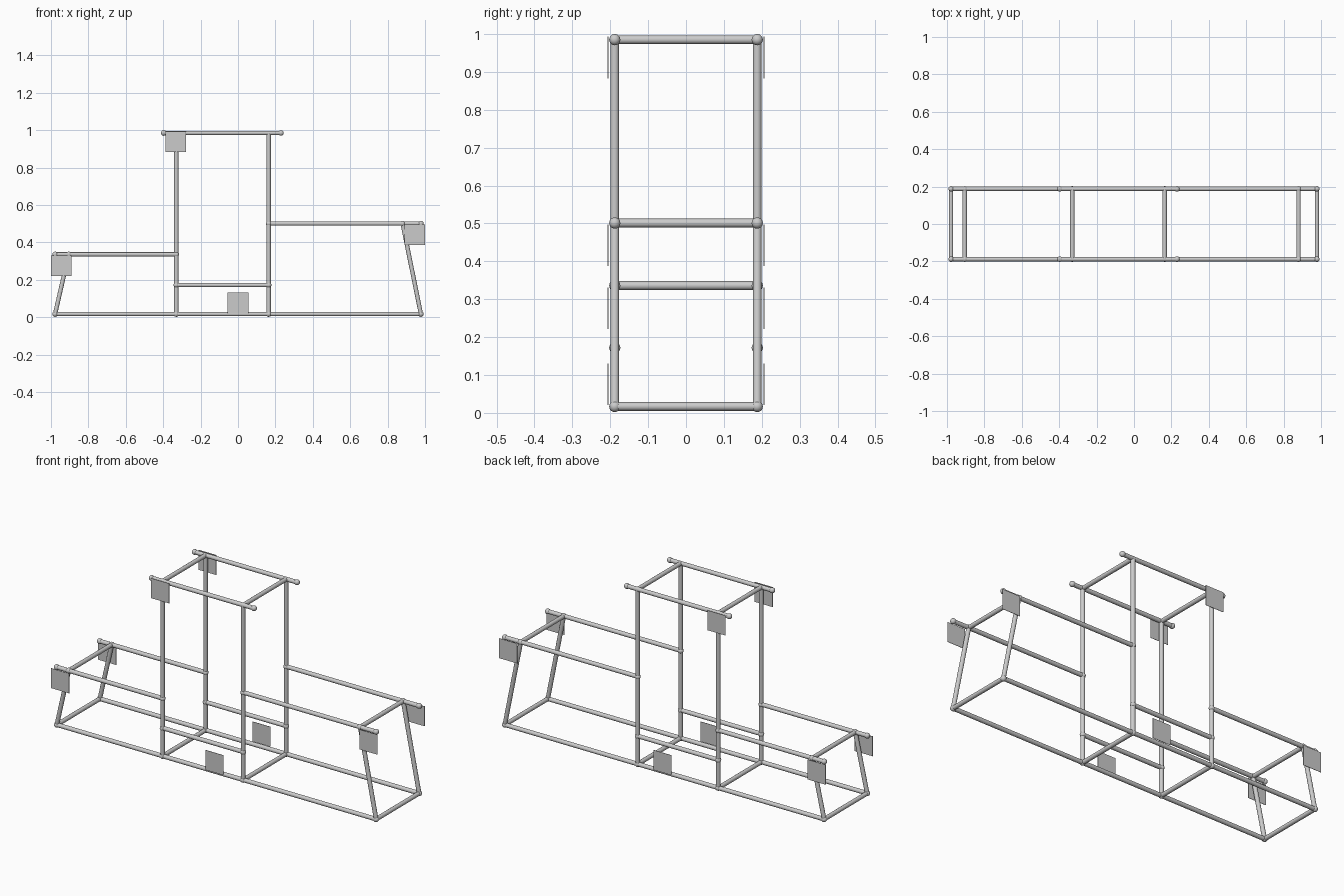
import bpy
import bmesh
from mathutils import Vector

cube = bpy.data.objects.get("Cube")
if cube:
    bpy.data.objects.remove(cube, do_unlink=True)


def make_material(name, rgb):
    mat = bpy.data.materials.new(name)
    mat.use_nodes = True
    mat.diffuse_color = (*rgb, 1)
    mat.node_tree.nodes["Principled BSDF"].inputs["Base Color"].default_value = (*rgb, 1)
    return mat


STEEL = make_material("light grey steel", (0.6, 0.6, 0.6))

TUBE, JOINT = 0.0115, 0.0148
HALF = 0.188                     # half spacing between the two side frames
END, REAR, FORE = 0.978, -0.33, 0.164
BASE, LOW, STEP, DECK, ROOF = 0.017, 0.172, 0.336, 0.501, 0.985
BACK_TOP, FRONT_TOP = -0.905, 0.88


def finish(bm, name):
    mesh = bpy.data.meshes.new(name)
    bm.to_mesh(mesh)
    bm.free()
    mesh.materials.append(STEEL)
    obj = bpy.data.objects.new(name, mesh)
    bpy.context.collection.objects.link(obj)
    return obj


def tube(name, start, end):
    start, end = Vector(start), Vector(end)
    axis = end - start
    bm = bmesh.new()
    bmesh.ops.create_cone(bm, cap_ends=True, segments=16, radius1=TUBE,
                          radius2=TUBE, depth=axis.length)
    for face in bm.faces:
        face.smooth = len(face.verts) == 4
    bm.transform(axis.to_track_quat("Z", "Y").to_matrix().to_4x4())
    bmesh.ops.translate(bm, vec=(start + end) / 2, verts=bm.verts)
    return finish(bm, name)


def joint(name, centre):
    bm = bmesh.new()
    bmesh.ops.create_uvsphere(bm, u_segments=16, v_segments=10, radius=JOINT)
    for face in bm.faces:
        face.smooth = True
    bmesh.ops.translate(bm, vec=centre, verts=bm.verts)
    return finish(bm, name)


def plate(name, x, y, z, size=0.11, thickness=0.002):
    bm = bmesh.new()
    bmesh.ops.create_cube(bm, size=1)
    bmesh.ops.scale(bm, vec=(size, thickness, size), verts=bm.verts)
    bmesh.ops.translate(bm, vec=(x, y, z), verts=bm.verts)
    return finish(bm, name)


# Members of one side frame: name, start (x, z), end (x, z)
members = [
    ("base_rail", (-END, BASE), (END, BASE)),
    ("low_rail", (REAR, LOW), (FORE, LOW)),
    ("step_rail", (-END, STEP), (REAR, STEP)),
    ("deck_rail", (FORE, DECK), (END, DECK)),
    ("roof_rail", (-0.397, ROOF), (0.23, ROOF)),
    ("rear_post", (REAR, BASE), (REAR, ROOF)),
    ("fore_post", (FORE, BASE), (FORE, ROOF)),
    ("rear_brace", (-END, BASE), (BACK_TOP, STEP)),
    ("fore_brace", (END, BASE), (FRONT_TOP, DECK)),
]
plates = [("roof", -0.332, 0.938), ("step", -0.945, 0.276),
          ("deck", 0.944, 0.442), ("base", 0, 0.076)]

for side, s in (("right", -1), ("left", 1)):
    y = s * HALF
    ends = set()
    for name, a, b in members:
        tube(f"{side}_{name}", (a[0], y, a[1]), (b[0], y, b[1]))
        # Posts meet the roof rail without a ball joint
        ends.update(p for p in (a, b) if not (name.endswith("post") and p[1] == ROOF))
    for x, z in sorted(ends):
        joint(f"{side}_ball_joint", (x, y, z))
    for name, x, z in plates:
        plate(f"{side}_{name}_plate", x, s * 0.206, z)

# Cross bars joining the side frames
bars = [(x, BASE) for x in (-END, REAR, FORE, END)]
bars += [(REAR, ROOF), (FORE, ROOF), (BACK_TOP, STEP), (FRONT_TOP, DECK)]
for x, z in bars:
    tube("cross_bar", (x, -HALF, z), (x, HALF, z))
